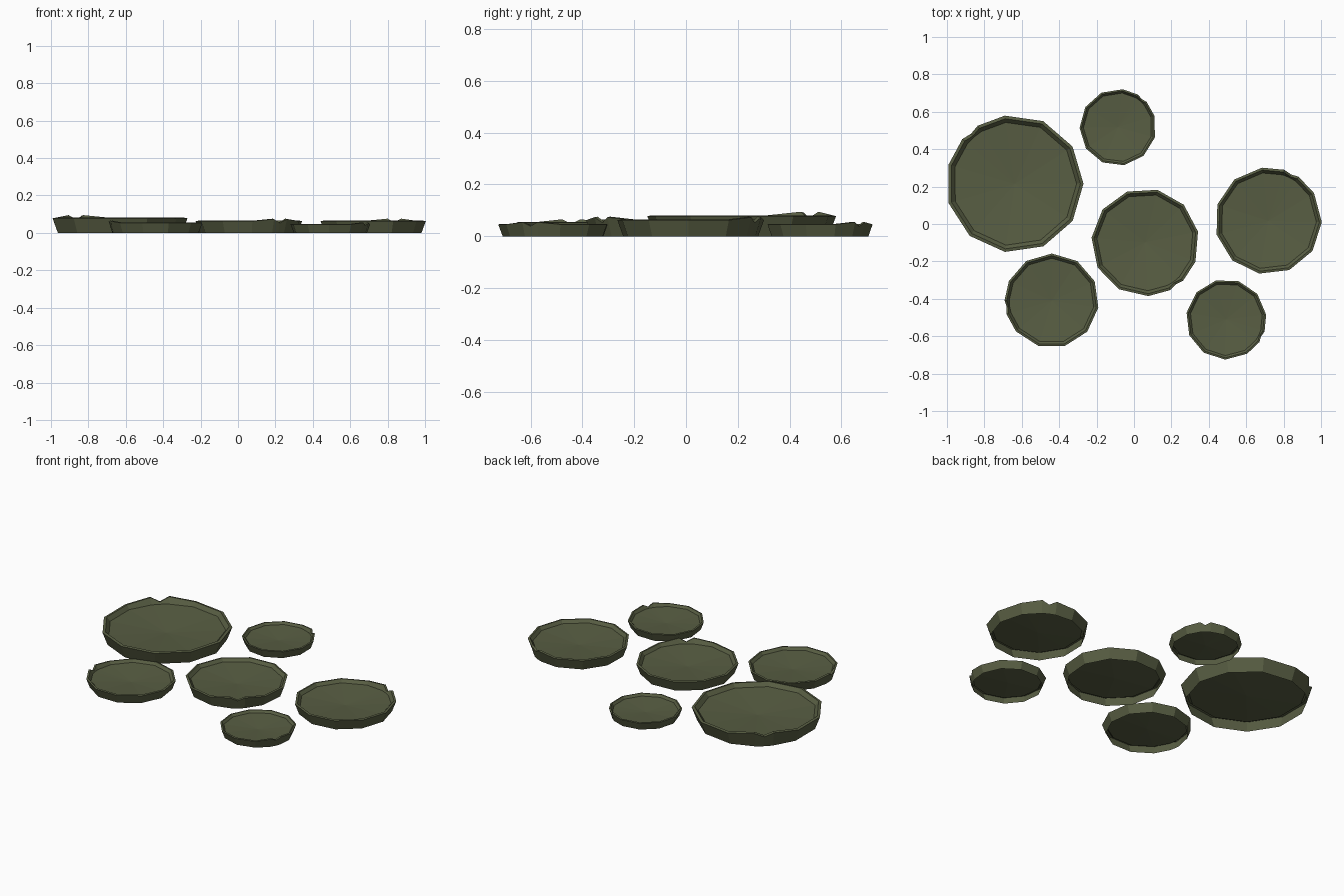
import bpy, bmesh, math

if "Cube" in bpy.data.objects:
    bpy.data.objects.remove(bpy.data.objects["Cube"])

green = bpy.data.materials.new("moss green")
green.diffuse_color = (0.098, 0.112, 0.056, 1)
green.use_nodes = True
green.node_tree.nodes["Principled BSDF"].inputs["Base Color"].default_value = green.diffuse_color

SIDES = 11


def lily_pad(name, x, y, r, h, notch):
    """Flared low-poly dish, hollow below, with a folded notch in its rim."""
    # outline: (angle, radius factor, lift); the notch replaces one corner
    step = 360 / SIDES
    outline = [(-8.5, 1.0, 0.17), (0, 0.965, -0.15), (8.5, 1.0, 0.17)]
    outline += [(step * k, 1.0, 0.0) for k in range(1, SIDES)]
    # rings: (radius, height, how much of the notch applies)
    rings = [(0.92, 0.0, 0), (1.0, 0.96, 1), (0.955, 1.0, 1), (0.90, 0.72, 0)]
    bm = bmesh.new()
    loops = []
    for rr, hh, lift in rings:
        loop = []
        for a, f, z in outline:
            t = math.radians(a + notch)
            rad = r * rr * (f if lift else 1)
            loop.append(bm.verts.new((x + rad * math.cos(t),
                                      y + rad * math.sin(t),
                                      h * (hh + z * lift))))
        loops.append(loop)
    n = len(outline)
    for lo, hi in zip(loops, loops[1:]):
        for i in range(n):
            j = (i + 1) % n
            bm.faces.new((lo[i], lo[j], hi[j], hi[i]))
    # shallow bowl, open underneath
    centre = bm.verts.new((x, y, h * 0.45))
    for i in range(n):
        bm.faces.new((loops[-1][i], loops[-1][(i + 1) % n], centre))
    me = bpy.data.meshes.new(name)
    bm.to_mesh(me)
    bm.free()
    me.materials.append(green)
    bpy.context.collection.objects.link(bpy.data.objects.new(name, me))


# name, centre, radius, rim height, notch direction
lily_pad("large_pad", -0.638, 0.215, 0.368, 0.081, 131)
lily_pad("back_pad", -0.086, 0.517, 0.205, 0.048, 50)
lily_pad("right_pad", 0.718, 0.017, 0.286, 0.065, 64)
lily_pad("middle_pad", 0.06, -0.098, 0.288, 0.065, -54)
lily_pad("left_pad", -0.44, -0.41, 0.252, 0.056, 188)
lily_pad("front_pad", 0.493, -0.510, 0.215, 0.048, -26)
